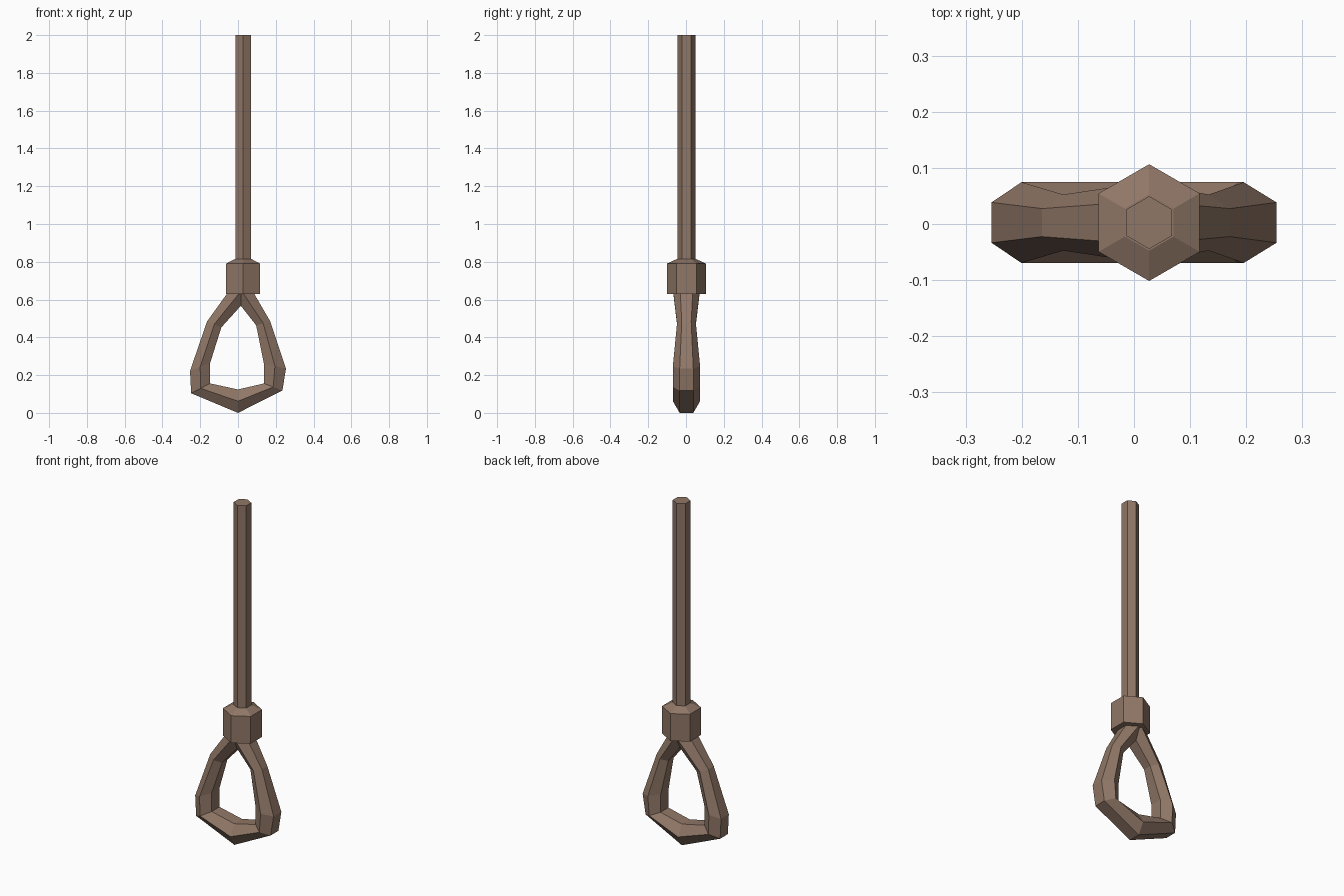
import bpy, bmesh
from math import sin, cos, tau

if "Cube" in bpy.data.objects:
    bpy.data.objects.remove(bpy.data.objects["Cube"])

CY = 0.0025   # shared y centre
CX = 0.027    # rope and knot axis

mat = bpy.data.materials.new("rope_brown")
mat.diffuse_color = (0.28, 0.185, 0.135, 1)
mat.use_nodes = True
mat.node_tree.nodes["Principled BSDF"].inputs["Base Color"].default_value = mat.diffuse_color


def skin(name, rings):
    """Bridge equal-sized rings of points into a capped tube."""
    bm = bmesh.new()
    loops = [[bm.verts.new(p) for p in ring] for ring in rings]
    n = len(loops[0])
    for a, b in zip(loops, loops[1:]):
        for i in range(n):
            j = (i + 1) % n
            bm.faces.new((a[i], a[j], b[j], b[i]))
    bm.faces.new(loops[0])
    bm.faces.new(loops[-1])
    bmesh.ops.recalc_face_normals(bm, faces=bm.faces)
    mesh = bpy.data.meshes.new(name)
    bm.to_mesh(mesh)
    bm.free()
    mesh.materials.append(mat)
    ob = bpy.data.objects.new(name, mesh)
    bpy.context.collection.objects.link(ob)


def hexagon(r, z):
    """Upright hexagon ring with corners on +y and -y."""
    return [(CX + r * sin(tau * i / 6), CY + r * cos(tau * i / 6), z) for i in range(6)]


def strand(ox, oz, ix, iz, w):
    """Loop section: flat outer and inner sides, corners at half width w in y."""
    mx, mz, h = (ox + ix) / 2, (oz + iz) / 2, w / 2
    return [(ox, CY - h, oz), (ox, CY + h, oz), (mx, CY + w, mz),
            (ix, CY + h, iz), (ix, CY - h, iz), (mx, CY - w, mz)]


# Straight rope
skin("rope", [hexagon(0.047, 0.76), hexagon(0.047, 2.0)])

# Knot collar with bevelled top
skin("knot", [hexagon(0.104, 0.63), hexagon(0.104, 0.79), hexagon(0.05, 0.815)])

# Hand loop: outer x, z, inner x, z, half width; ends tuck into the knot
path = [
    (-0.030, 0.670, 0.045, 0.600, 0.070),
    (-0.164, 0.484, -0.088, 0.453, 0.050),
    (-0.254, 0.222, -0.147, 0.266, 0.072),
    (-0.248, 0.104, -0.147, 0.156, 0.072),
    (0.000, 0.000, 0.000, 0.124, 0.072),
    (0.235, 0.118, 0.138, 0.156, 0.072),
    (0.254, 0.234, 0.137, 0.262, 0.072),
    (0.171, 0.484, 0.096, 0.464, 0.050),
    (0.060, 0.675, -0.015, 0.605, 0.070),
]
skin("loop", [strand(*s) for s in path])
